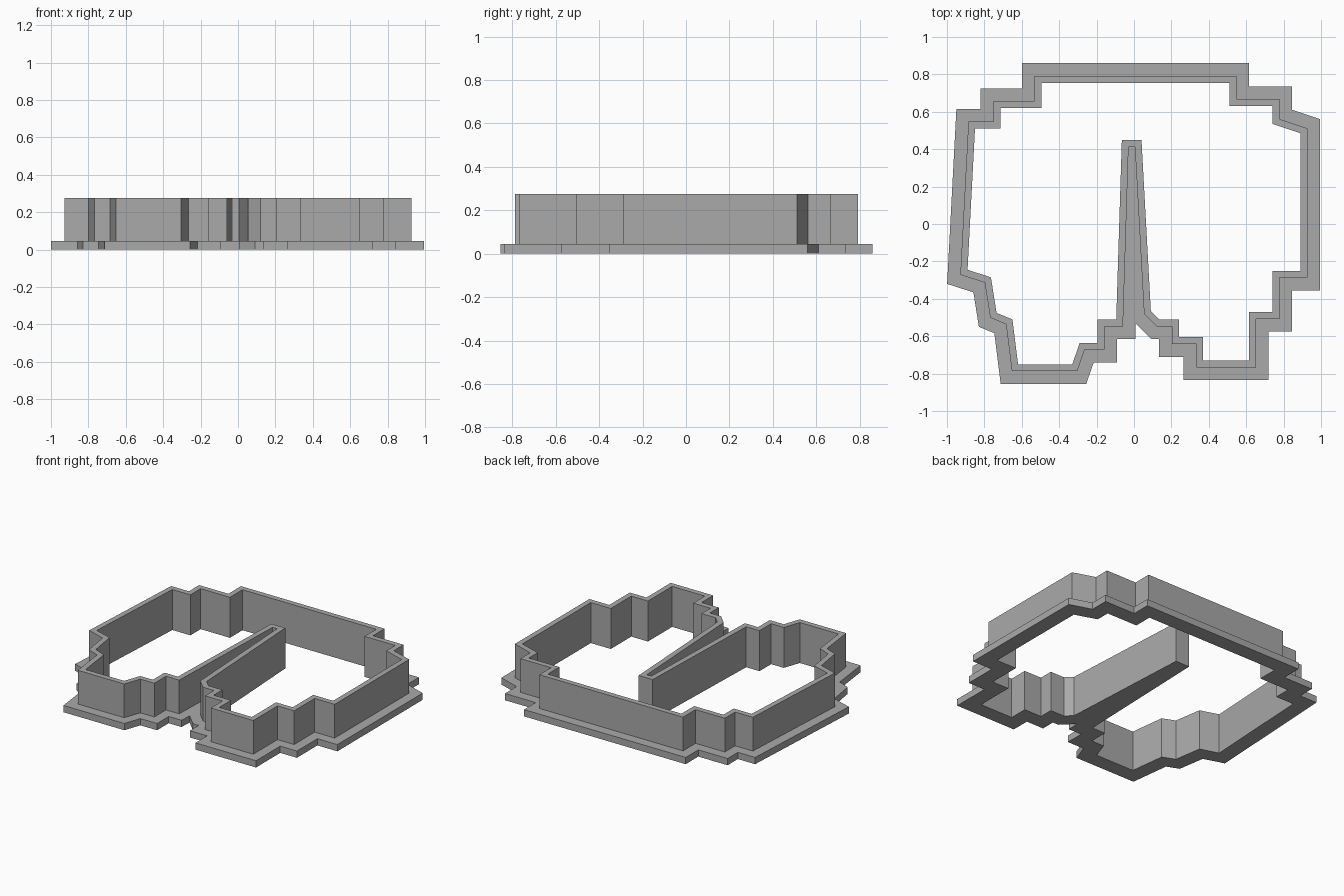
import bpy
import bmesh
from mathutils import Vector
from mathutils.geometry import intersect_line_line

if "Cube" in bpy.data.objects:
    bpy.data.objects.remove(bpy.data.objects["Cube"], do_unlink=True)

WALL, FLANGE = 0.037, 0.105      # widths measured outward from the inner outline
STEP, TOP = 0.046, 0.275         # flange height and total height

# Inner outline, clockwise from the back right corner
OUTLINE = [
    (-.495, .755), (.51, .755), (.51, .63), (.74, .63), (.74, .535), (.89, .485),
    (.89, -.25), (.74, -.25), (.74, -.47), (.615, -.47), (.615, -.73), (.37, -.73),
    (.37, -.605), (.24, -.605), (.24, -.51), (.135, -.51),
    (.09, -.465), (.04, .45), (-.065, .45), (-.095, -.51),       # central slot
    (-.195, -.51), (-.195, -.635), (-.29, -.635), (-.33, -.75), (-.62, -.75),
    (-.65, -.51), (-.735, -.475), (-.765, -.285), (-.89, -.245),
    (-.85, .51), (-.715, .51), (-.715, .62), (-.495, .62),
]
SLOT = (16, 17, 18)              # outline corners that merge where the slot closes


def offset(points, width, merged=()):
    """Mitred outward offset; merged corners share the meeting of their outer edges."""
    pts = [Vector((x, y, 0)) for x, y in points]
    n = len(pts)
    lines = []
    for a, b in zip(pts, pts[1:] + pts[:1]):
        d = (b - a).normalized()
        shift = Vector((-d.y, d.x, 0)) * width
        lines.append((a + shift, b + shift))
    result = []
    for i in range(n):
        before, after = (i - 1) % n, i
        if i in merged:
            before, after = merged[0] - 1, merged[-1]
        result.append(intersect_line_line(*lines[before], *lines[after])[0])
    return result


def loft(name, rings, material):
    """Skin a chain of closed loops, each given as (points, height)."""
    bm = bmesh.new()
    loops = [[bm.verts.new((p.x, p.y, z)) for p in pts] for pts, z in rings]
    for low, high in zip(loops, loops[1:]):
        for i in range(len(low)):
            j = (i + 1) % len(low)
            bm.faces.new((low[i], low[j], high[j], high[i]))
    bmesh.ops.remove_doubles(bm, verts=bm.verts, dist=1e-5)
    mesh = bpy.data.meshes.new(name)
    bm.to_mesh(mesh)
    bm.free()
    mesh.materials.append(material)
    obj = bpy.data.objects.new(name, mesh)
    bpy.context.collection.objects.link(obj)
    return obj


grey = bpy.data.materials.new("plain grey")
grey.use_nodes = True
colour = (0.4, 0.4, 0.4, 1)
grey.diffuse_color = colour
grey.node_tree.nodes["Principled BSDF"].inputs["Base Color"].default_value = colour

inner = offset(OUTLINE, 0)
outer = offset(OUTLINE, WALL)
rim = offset(OUTLINE, FLANGE, SLOT)

# Flat flange around the foot, closing the slot
loft("base_flange", [(outer, STEP), (rim, STEP), (rim, 0), (inner, 0), (inner, STEP)], grey)
# Thin upright cutting wall
loft("cutting_wall", [(inner, STEP), (inner, TOP), (outer, TOP), (outer, STEP)], grey)
